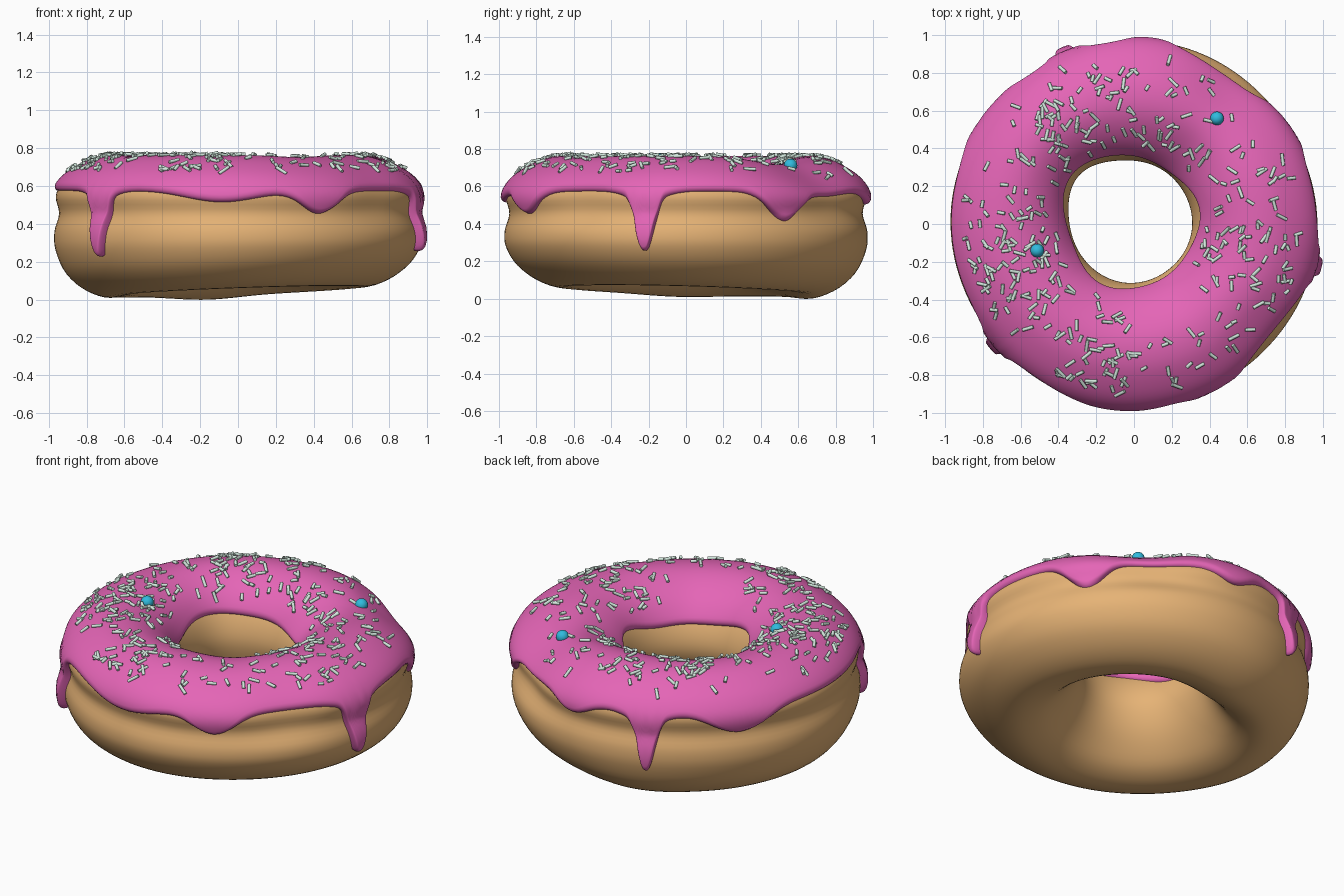
import bpy, bmesh, math, random
from mathutils import Vector, Matrix

random.seed(11)
if "Cube" in bpy.data.objects:
    bpy.data.objects.remove(bpy.data.objects["Cube"], do_unlink=True)


def material(name, colour):
    m = bpy.data.materials.new(name)
    m.use_nodes = True
    m.diffuse_color = (*colour, 1)
    m.node_tree.nodes["Principled BSDF"].inputs["Base Color"].default_value = (*colour, 1)
    return m


DOUGH = material("golden dough", (0.79, 0.45, 0.18))
PINK = material("pink icing", (0.78, 0.13, 0.47))
PALE = material("pale sprinkle", (0.69, 0.86, 0.77))
BLUE = material("blue candy", (0.03, 0.50, 0.73))


def add_object(name, bm, mat):
    mesh = bpy.data.meshes.new(name)
    bm.to_mesh(mesh)
    bm.free()
    mesh.materials.append(mat)
    obj = bpy.data.objects.new(name, mesh)
    bpy.context.collection.objects.link(obj)
    for p in mesh.polygons:
        p.use_smooth = True
    return obj


# Cross-section of the dough (radius, height): inner wall, over the top, outer wall, underside
SECTION = [Vector(p) for p in (
    (.32, .40), (.345, .52), (.415, .63), (.51, .70), (.62, .735), (.74, .725),
    (.85, .675), (.925, .615), (.958, .545), (.94, .455), (.965, .36), (.958, .27),
    (.90, .165), (.79, .08), (.66, .043), (.53, .08), (.43, .17), (.355, .28))]
STEP = 16


def smooth_loop(pts, steps):
    out, n = [], len(pts)
    for i in range(n):
        a, b, c, d = (pts[(i + k) % n] for k in (-1, 0, 1, 2))
        for s in range(steps):
            t = s / steps
            out.append(0.5 * (2 * b + (c - a) * t + (2 * a - 5 * b + 4 * c - d) * t * t
                              + (3 * b - a - 3 * c + d) * t ** 3))
    return out


LOOP = smooth_loop(SECTION, STEP)
ARC = [0.0]
for p, q in zip(LOOP, LOOP[1:]):
    ARC.append(ARC[-1] + (q - p).length)
PEAK = max(range(len(LOOP)), key=lambda i: LOOP[i].y)


def bump(az, centre, width, power=2):
    d = (az - math.radians(centre) + math.pi) % math.tau - math.pi
    return math.exp(-abs(d / width) ** power)


def ramp(v, start, end):
    t = max(0, min(1, (v - start) / (end - start)))
    return t * t * (3 - 2 * t)


def place(r, z, az):
    """Hand-made unevenness, then revolve the section point to angle az."""
    inner = max(0, (0.95 - r) / 0.6)
    low, high = ramp(z, 0.4, 0.1), ramp(z, 0.45, 0.7)
    shoulder = ramp(z, 0.34, 0.55) * ramp(r, 0.5, 0.9)
    r += inner * (0.016 * math.cos(az - 2.5) + 0.05 * bump(az, 138, 0.5))
    r -= shoulder * (0.045 * bump(az, 56, 0.28) + 0.032 * bump(az, -38, 0.25))
    z -= low * (0.03 * math.cos(az - 2.5) + 0.02 * bump(az, 104, 0.35)
                + 0.01 * bump(az, 184, 0.35))
    z -= high * (0.045 * bump(az, 50, 0.4) + 0.01 * bump(az, -60, 0.3))
    r *= 1 + 0.006 * math.cos(4 * az + 0.6)
    return Vector((r * math.cos(az), r * math.sin(az), z))


def on_section(s, lift):
    """Point at arc length s, lifted off the dough along its normal."""
    lo, hi = 0, len(ARC) - 2
    while lo < hi:
        mid = (lo + hi + 1) // 2
        lo, hi = (mid, hi) if ARC[mid] <= s else (lo, mid - 1)
    a, b = LOOP[lo], LOOP[lo + 1]
    p = a.lerp(b, (s - ARC[lo]) / (ARC[lo + 1] - ARC[lo]))
    t = (LOOP[min(lo + 5, len(LOOP) - 1)] - LOOP[max(lo - 4, 0)]).normalized()
    return p + lift * Vector((-t.y, t.x))


def ring_mesh(columns, closed):
    bm = bmesh.new()
    grid = [[bm.verts.new(co) for co in col] for col in columns]
    rows = len(grid[0])
    for i, col in enumerate(grid):
        nxt = grid[(i + 1) % len(grid)]
        for j in range(rows if closed else rows - 1):
            k = (j + 1) % rows
            bm.faces.new((col[j], col[k], nxt[k], nxt[j]))
    return bm


# Dough ring
angles = [math.tau * i / 128 for i in range(128)]
add_object("dough_ring", ring_mesh(
    [[place(p.x, p.y, a) for p in LOOP[::4]] for a in angles], True), DOUGH)

# Icing: long drips and soft lobes as (angle, width, depth)
LONG = [(-13, .065, .28), (112, .065, .26), (221, .065, .29)]
LOBES = [(-13, .15, .05), (112, .15, .05), (221, .14, .05), (34, .15, .16), (85, .14, .07),
         (143, .2, .12), (-95, .28, .06), (-63, .15, .12), (56, .15, .01)]
THICK = 0.027


def icing_edge(az):
    z = 0.575 - sum(d * bump(az, c, w, 2.4) for c, w, d in LONG)
    z -= sum(d * bump(az, c, w) for c, w, d in LOBES)
    i = PEAK
    while LOOP[i].y > z:
        i += 1
    f = (LOOP[i - 1].y - z) / (LOOP[i - 1].y - LOOP[i].y)
    return ARC[i - 1] + f * (ARC[i] - ARC[i - 1])


def icing_column(az):
    rim = (0, .002, .007, .015, .025, .036)
    start = ARC[STEP] + 0.028 + 0.024 * math.sin(3 * az + 1) + 0.012 * math.sin(5 * az)
    end = icing_edge(az)
    a, b = start + rim[-1], end - rim[-1]
    stops = [start + d for d in rim] + [a + (b - a) * k / 30 for k in range(1, 30)]
    stops += [end - d for d in reversed(rim)]
    drip = sum(bump(az, c, w * 1.5) for c, w, _ in LONG)
    col = []
    for s in stops:
        near = min(1, min(s - start, end - s) / rim[-1])
        hang = ramp(s, ARC[7 * STEP], ARC[7 * STEP] + 0.2)
        full = THICK + hang * (0.006 + 0.014 * drip)
        p = on_section(s, -0.004 + (full + 0.004) * math.sqrt(max(0, 1 - (1 - near) ** 2)))
        col.append(place(p.x, p.y, az))
    return col


add_object("icing", ring_mesh(
    [icing_column(math.tau * i / 720) for i in range(720)], False), PINK)


def icing_point(s, az, lift):
    p = on_section(s, THICK + lift)
    return place(p.x, p.y, az)


# Sprinkles: scattered on the icing, crowded or thinned around spots (x, y, spread, amount)
SPOTS = [(-.46, .48, .12, 1.3), (-.68, -.2, .24, .8), (-.17, -.72, .2, .8), (.45, -.17, .12, .9),
         (-.6, .1, .15, .5), (.72, -.25, .22, .6), (-.15, .5, .1, .5), (0, .75, .3, .15),
         (-.8, .5, .2, -.4), (.1, -.38, .2, -.5), (-.4, .1, .1, -.5), (.7, .5, .2, -.15)]
bm = bmesh.new()
count = 0
while count < 365:
    az = random.uniform(0, math.tau)
    s = random.uniform(ARC[2 * STEP], ARC[7 * STEP - 10])
    p = icing_point(s, az, 0.006)
    density = 0.27 + sum(amount * math.exp(-((p.x - x) ** 2 + (p.y - y) ** 2) / w ** 2)
                         for x, y, w, amount in SPOTS)
    if random.random() > density * p.xy.length:
        continue
    along = (icing_point(s + 0.01, az, 0.006) - p).normalized()
    around = (icing_point(s, az + 0.01, 0.006) - p).normalized()
    turn = random.uniform(0, math.tau)
    axis = along * math.cos(turn) + around * math.sin(turn)
    axis += random.uniform(-0.25, 0.25) * along.cross(around)
    spin = axis.to_track_quat('Z', 'Y').to_matrix().to_4x4()
    bmesh.ops.create_cone(bm, cap_ends=True, segments=8, radius1=0.0092, radius2=0.0092,
                          depth=random.uniform(0.03, 0.068),
                          matrix=Matrix.Translation(p) @ spin)
    count += 1
sprinkles = add_object("sprinkles", bm, PALE)
bpy.ops.object.select_all(action='DESELECT')
sprinkles.select_set(True)
bpy.context.view_layer.objects.active = sprinkles
bpy.ops.object.shade_smooth_by_angle(angle=math.radians(50))

# Two round candies pressed into the icing
for name, x, y in (("candy_ball_left", .44, .56), ("candy_ball_right", -.51, -.14)):
    az = math.atan2(y, x)
    spots = [icing_point(s, az, 0.004) for s in ARC[STEP:8 * STEP]]
    centre = min(spots, key=lambda p: (p.xy - Vector((x, y))).length)
    bm = bmesh.new()
    bmesh.ops.create_uvsphere(bm, u_segments=24, v_segments=16, radius=0.036,
                              matrix=Matrix.Translation(centre))
    add_object(name, bm, BLUE)
